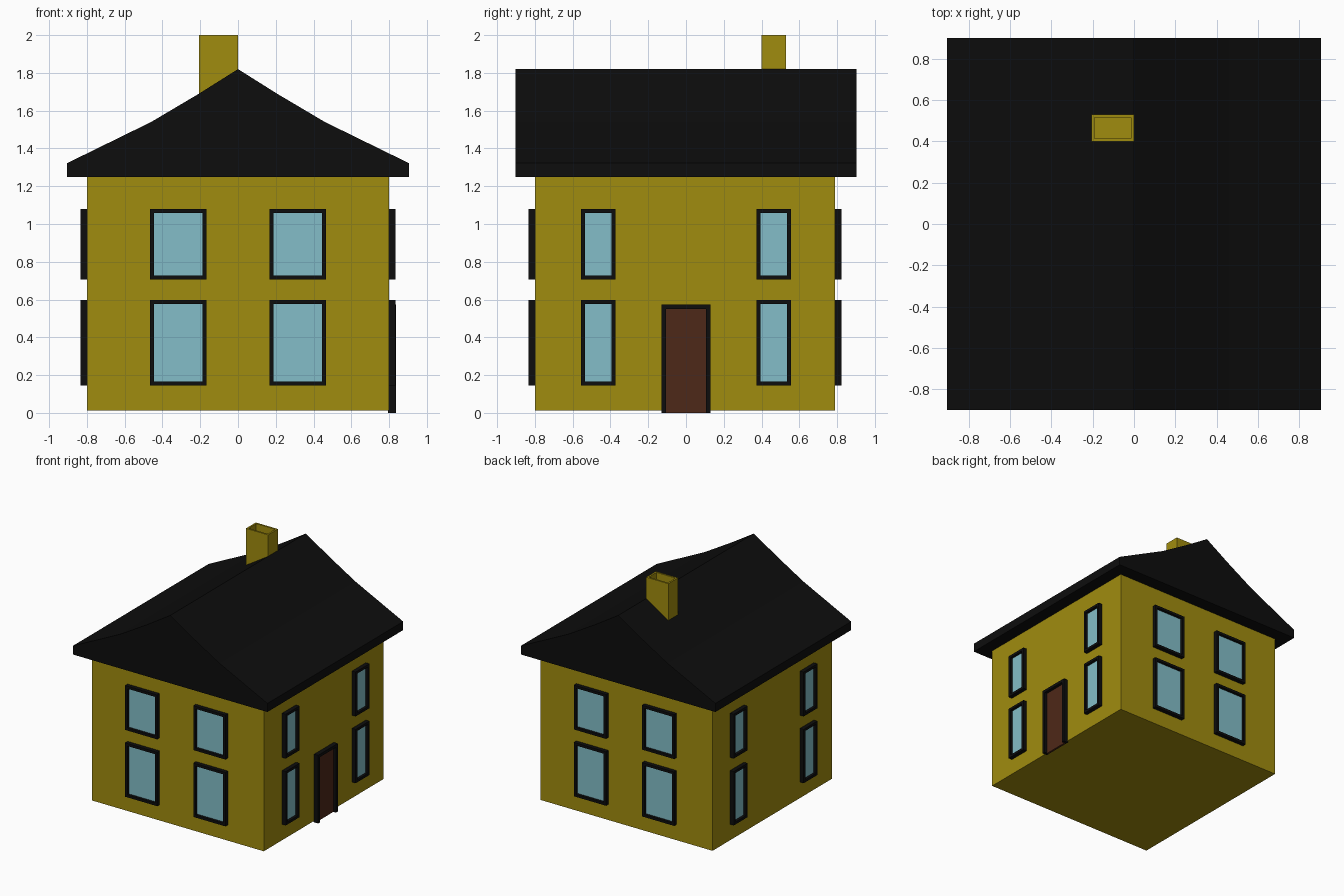
import bpy, bmesh
from math import radians
from mathutils import Matrix, Vector

if "Cube" in bpy.data.objects:
    bpy.data.objects.remove(bpy.data.objects["Cube"])


def material(name, rgb):
    m = bpy.data.materials.new(name)
    m.diffuse_color = (*rgb, 1)
    m.use_nodes = True
    m.node_tree.nodes["Principled BSDF"].inputs["Base Color"].default_value = m.diffuse_color
    return m


YELLOW = material("yellow_wall", (0.352, 0.262, 0.0045))
BLACK = material("black_trim", (0.004, 0.004, 0.004))
GLASS = material("blue_glass", (0.227, 0.515, 0.578))
BROWN = material("brown_wood", (0.076, 0.021, 0.009))


def finish(bm, name, mat, matrix=Matrix()):
    bmesh.ops.recalc_face_normals(bm, faces=bm.faces)
    me = bpy.data.meshes.new(name)
    bm.to_mesh(me)
    bm.free()
    me.materials.append(mat)
    ob = bpy.data.objects.new(name, me)
    ob.matrix_world = matrix
    bpy.context.collection.objects.link(ob)
    return ob


def add_box(bm, lo, hi):
    lo, hi = Vector(lo), Vector(hi)
    m = Matrix.Translation((lo + hi) / 2) @ Matrix.Diagonal((*(hi - lo), 1))
    return bmesh.ops.create_cube(bm, size=1, matrix=m)["verts"]


def box(name, lo, hi, mat, matrix=Matrix()):
    bm = bmesh.new()
    add_box(bm, lo, hi)
    return finish(bm, name, mat, matrix)


def opening(name, angle, wall, u0, u1, z0, z1, panel, panel_mat, t=0.021, out=0.034, sill=True):
    """Framed panel on a wall; u runs along the wall, -y is outward before turning."""
    turn = Matrix.Rotation(radians(angle), 4, 'Z')
    y0, y1 = -wall - out, -wall + 0.005
    bm = bmesh.new()
    add_box(bm, (u0, y0, z0), (u0 + t, y1, z1))
    add_box(bm, (u1 - t, y0, z0), (u1, y1, z1))
    add_box(bm, (u0 + t, y0, z1 - t), (u1 - t, y1, z1))
    if sill:
        add_box(bm, (u0 + t, y0, z0), (u1 - t, y1, z0 + t))
    finish(bm, name + "_frame", BLACK, turn)
    bottom = z0 + t if sill else z0
    box(name + "_" + panel, (u0 + t, -wall - 0.012, bottom), (u1 - t, y1, z1 - t), panel_mat, turn)


# Walls
box("walls", (-0.8, -0.8, 0.012), (0.8, 0.79, 1.26), YELLOW)

# Roof: flared gable profile extruded front to back
half = [(0.905, 1.25), (0.905, 1.322), (0.46, 1.54), (0.21, 1.688)]
profile = half + [(0, 1.82)] + [(-x, z) for x, z in reversed(half)]
bm = bmesh.new()
face = bmesh.ops.contextual_create(bm, geom=[bm.verts.new((x, -0.902, z)) for x, z in profile])["faces"]
ext = bmesh.ops.extrude_face_region(bm, geom=face, use_keep_orig=True)["geom"]
bmesh.ops.translate(bm, vec=(0, 1.804, 0), verts=[g for g in ext if isinstance(g, bmesh.types.BMVert)])
finish(bm, "roof", BLACK)

# Chimney with a sunken flue
bm = bmesh.new()
add_box(bm, (-0.206, 0.4, 1.65), (0, 0.53, 2.0))
top = max(bm.faces, key=lambda f: f.calc_center_median().z)
bmesh.ops.inset_region(bm, faces=[top], thickness=0.021)
flue = bmesh.ops.extrude_discrete_faces(bm, faces=[top])["faces"][0]
bmesh.ops.translate(bm, vec=(0, 0, -0.14), verts=flue.verts)
finish(bm, "chimney", YELLOW)

# Windows: wide pairs front and back, narrow pairs on the sides, two storeys
for side, angle, wall, inner, outer in (("front", 0, 0.8, 0.168, 0.467), ("right", 90, 0.8, 0.373, 0.556),
                                        ("back", 180, 0.79, 0.168, 0.467), ("left", 270, 0.8, 0.373, 0.556)):
    for floor, z0, z1 in (("lower", 0.145, 0.598), ("upper", 0.707, 1.08)):
        for s, u0, u1 in (("a", -outer, -inner), ("b", inner, outer)):
            opening(f"{side}_{floor}_window_{s}", angle, wall, u0, u1, z0, z1, "pane", GLASS)

# Door on the right side
opening("door", 90, 0.8, -0.131, 0.131, 0.0, 0.573, "panel", BROWN, t=0.024, out=0.037, sill=False)
